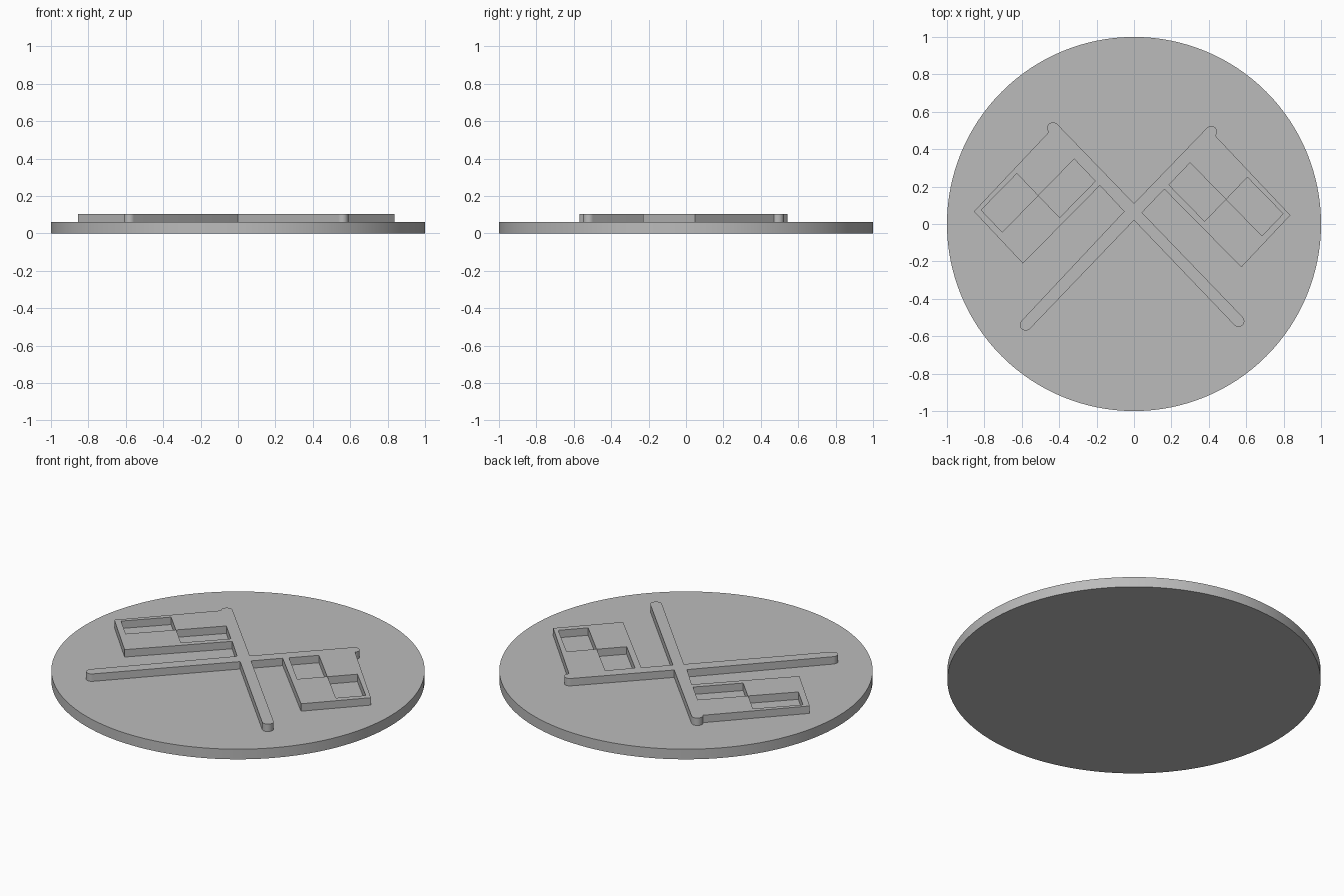
import bpy
import bmesh
from math import cos, sin, radians
from mathutils import Vector

DISC_TOP, RELIEF_TOP, RELIEF_BASE = 0.06, 0.104, 0.05

if "Cube" in bpy.data.objects:
    bpy.data.objects.remove(bpy.data.objects["Cube"])

grey = bpy.data.materials.new("plain_grey")
grey.use_nodes = True
colour = (0.5, 0.5, 0.5, 1)
grey.diffuse_color = colour
grey.node_tree.nodes["Principled BSDF"].inputs["Base Color"].default_value = colour


def finish(obj):
    """Apply the material and smooth the round sides."""
    obj.data.materials.clear()
    obj.data.materials.append(grey)
    bpy.ops.object.select_all(action="DESELECT")
    obj.select_set(True)
    bpy.context.view_layer.objects.active = obj
    bpy.ops.object.shade_smooth_by_angle(angle=radians(30))


def arc(centre, start, radius=0.031, steps=12):
    """Half circle that rounds off a pole end."""
    angles = [radians(start + 180 * i / steps) for i in range(steps + 1)]
    return [centre + radius * Vector((cos(a), sin(a))) for a in angles]


def mirrored(points):
    """Other flag: mirrored, slid a little down its pole, same winding."""
    return [Vector((-p.x - 0.02, p.y - 0.02)) for p in reversed(points)]


# Base disc
bpy.ops.mesh.primitive_cylinder_add(vertices=128, radius=1, depth=DISC_TOP,
                                    location=(0, 0, DISC_TOP / 2))
disc = bpy.context.object
disc.name = "base_disc"
finish(disc)

# One flag: rounded pole top, cloth corners, rounded pole foot
head = arc(Vector((-0.433, 0.513)), 44)
head += [Vector(p) for p in ((-0.856, 0.067), (-0.594, -0.211), (-0.182, 0.206))]
foot = arc(Vector((0.559, -0.519)), 224)

# Joined outline of both flags, with the four inner corners of the crossing
top, left, bottom, right = [Vector(p) for p in
                            ((0, 0.11), (-0.053, 0.067), (0, 0.02), (0.043, 0.061))]
outline = [top, *head, left, *mirrored(foot), bottom, *foot, right, *mirrored(head)]

# Two checker openings in each cloth, meeting at a corner
meet = Vector((-0.512, 0.152))
across, along = Vector((0.191, 0.195)), Vector((0.113, -0.118))
loops = [outline]
for sign in (1, -1):
    start = meet + sign * 0.004 * (across + along)
    a, b = sign * across, sign * along
    opening = [start, start + a, start + a + b, start + b]
    loops += [opening, mirrored(opening)]

# Raised crossed flags, filled and extruded as one relief
curve = bpy.data.curves.new("crossed_flags", "CURVE")
curve.dimensions = "2D"
curve.fill_mode = "BOTH"
curve.extrude = (RELIEF_TOP - RELIEF_BASE) / 2
for loop in loops:
    spline = curve.splines.new("POLY")
    spline.points.add(len(loop) - 1)
    spline.use_cyclic_u = True
    for point, p in zip(spline.points, loop):
        point.co = (p.x, p.y, 0, 1)
flags = bpy.data.objects.new("crossed_flags", curve)
flags.location.z = (RELIEF_TOP + RELIEF_BASE) / 2
bpy.context.collection.objects.link(flags)
bpy.ops.object.select_all(action="DESELECT")
flags.select_set(True)
bpy.context.view_layer.objects.active = flags
bpy.ops.object.convert(target="MESH")
flags = bpy.context.object

# Weld the caps to the sides
bm = bmesh.new()
bm.from_mesh(flags.data)
bmesh.ops.remove_doubles(bm, verts=bm.verts, dist=0.0005)
bmesh.ops.recalc_face_normals(bm, faces=bm.faces)
bm.to_mesh(flags.data)
bm.free()
finish(flags)
